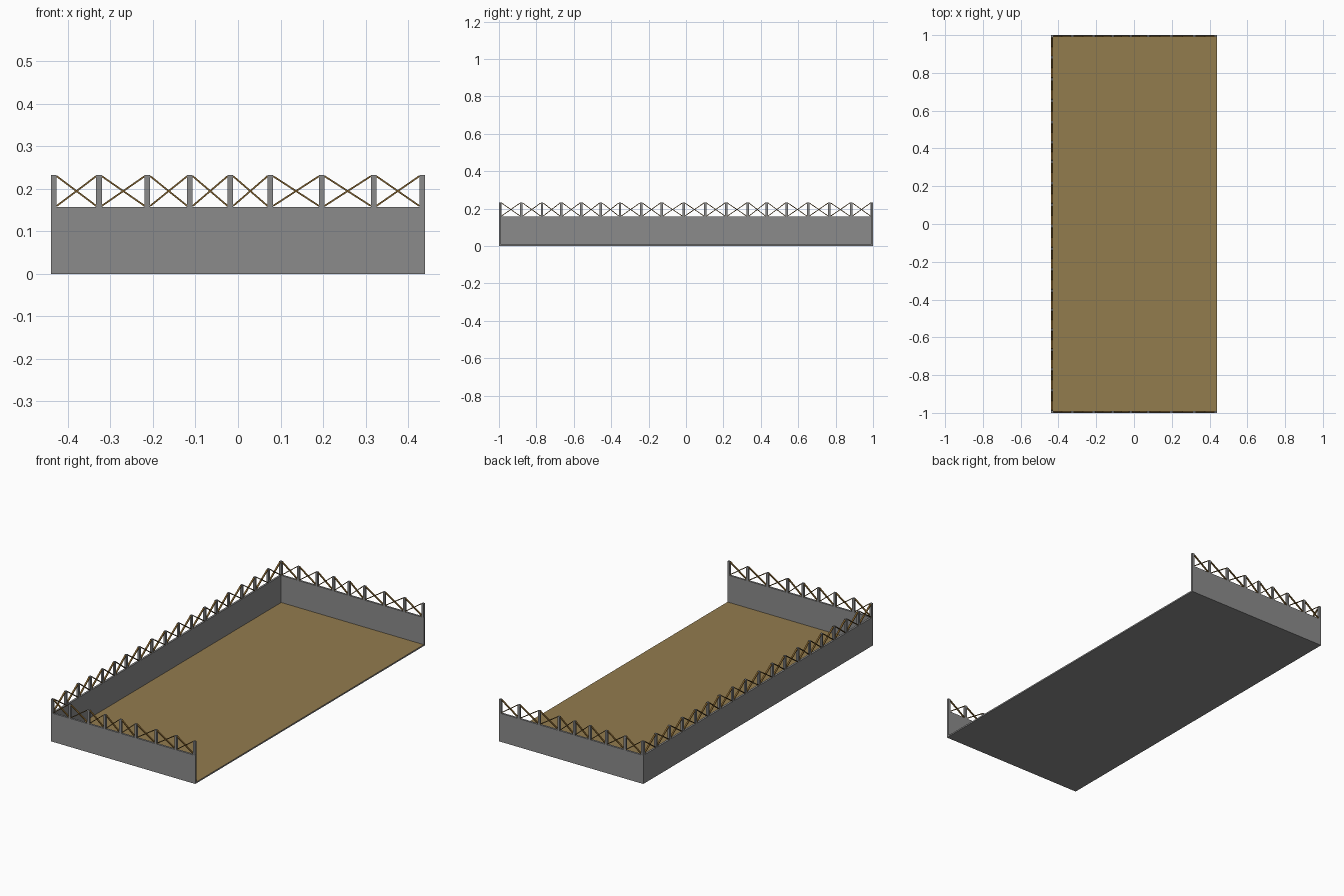
import bpy
import bmesh
from mathutils import Matrix, Vector

cube = bpy.data.objects.get("Cube")
if cube:
    bpy.data.objects.remove(cube, do_unlink=True)


def material(name, rgb):
    mat = bpy.data.materials.new(name)
    mat.use_nodes = True
    mat.diffuse_color = (*rgb, 1)
    mat.node_tree.nodes["Principled BSDF"].inputs["Base Color"].default_value = (*rgb, 1)
    return mat


GREY = material("concrete grey", (0.26, 0.26, 0.26))
SAND = material("floor tan", (0.29, 0.2, 0.076))
WOOD = material("brace brown", (0.2, 0.11, 0.025))

HALF_X, HALF_Y = 0.44, 1.0
FLOOR, WALL_TOP, RAIL_TOP = 0.008, 0.157, 0.233
THICK = 0.011


def add_box(bm, low, high, matrix=Matrix()):
    low, high = Vector(low), Vector(high)
    fit = Matrix.Translation((low + high) / 2) @ Matrix.Diagonal((*(high - low), 1))
    bmesh.ops.create_cube(bm, size=1, matrix=matrix @ fit)


def finish(name, bm, *mats):
    mesh = bpy.data.meshes.new(name)
    bm.to_mesh(mesh)
    bm.free()
    obj = bpy.data.objects.new(name, mesh)
    for mat in mats:
        mesh.materials.append(mat)
    bpy.context.collection.objects.link(obj)
    return obj


# Floor slab: tan on top, grey on the edges and underneath
bm = bmesh.new()
add_box(bm, (-HALF_X, -HALF_Y, 0), (HALF_X, HALF_Y, FLOOR))
bm.normal_update()
for face in bm.faces:
    face.material_index = 1 if face.normal.z > 0.5 else 0
finish("floor", bm, GREY, SAND)

# Three walls, leaving the left side open
walls = {
    "front_wall": ((-HALF_X, -HALF_Y), (HALF_X, -HALF_Y + THICK)),
    "back_wall": ((-HALF_X, HALF_Y - THICK), (HALF_X, HALF_Y)),
    "right_wall": ((-HALF_X, -HALF_Y + THICK), (-HALF_X + THICK, HALF_Y - THICK)),
}
for name, (low, high) in walls.items():
    bm = bmesh.new()
    add_box(bm, (*low, FLOOR), (*high, WALL_TOP))
    finish(name, bm, GREY)


def railing(name, stations, width, matrix):
    """Posts at the stations along local x, with crossed braces in each bay."""
    posts, braces = bmesh.new(), bmesh.new()
    half = width / 2
    for s in stations:
        add_box(posts, (s - half, -THICK / 2, WALL_TOP), (s + half, THICK / 2, RAIL_TOP), matrix)
    for a, b in zip(stations, stations[1:]):
        for z0, z1 in ((WALL_TOP, RAIL_TOP), (RAIL_TOP, WALL_TOP)):
            inset = 0.003 if z1 > z0 else -0.003
            start = Vector((a + half, 0, z0 + inset))
            end = Vector((b - half, 0, z1 - inset))
            span = end - start
            turn = Vector((1, 0, 0)).rotation_difference(span).to_matrix().to_4x4()
            place = matrix @ Matrix.Translation((start + end) / 2) @ turn
            reach = span.length / 2
            add_box(braces, (-reach, -0.0045, -0.002), (reach, 0.0045, 0.002), place)
    finish(name + "_posts", posts, GREY)
    finish(name + "_braces", braces, WOOD)


# Railings along the two ends and the long side
end_posts = [-0.433, -0.327, -0.213, -0.113, -0.018, 0.076, 0.197, 0.319, 0.433]
side_posts = [-0.993, -0.88, -0.77, -0.667, -0.56, -0.455, -0.353, -0.24, -0.13, -0.013,
              0.103, 0.215, 0.33, 0.432, 0.538, 0.653, 0.767, 0.883, 0.993]
for name, sign in (("front_railing", -1), ("back_railing", 1)):
    railing(name, end_posts, 0.013, Matrix.Translation((0, sign * (HALF_Y - THICK / 2), 0)))
side = Matrix.Translation((-HALF_X + THICK / 2, 0, 0)) @ Matrix.Rotation(1.5707963, 4, "Z")
railing("right_railing", side_posts, 0.013, side)
